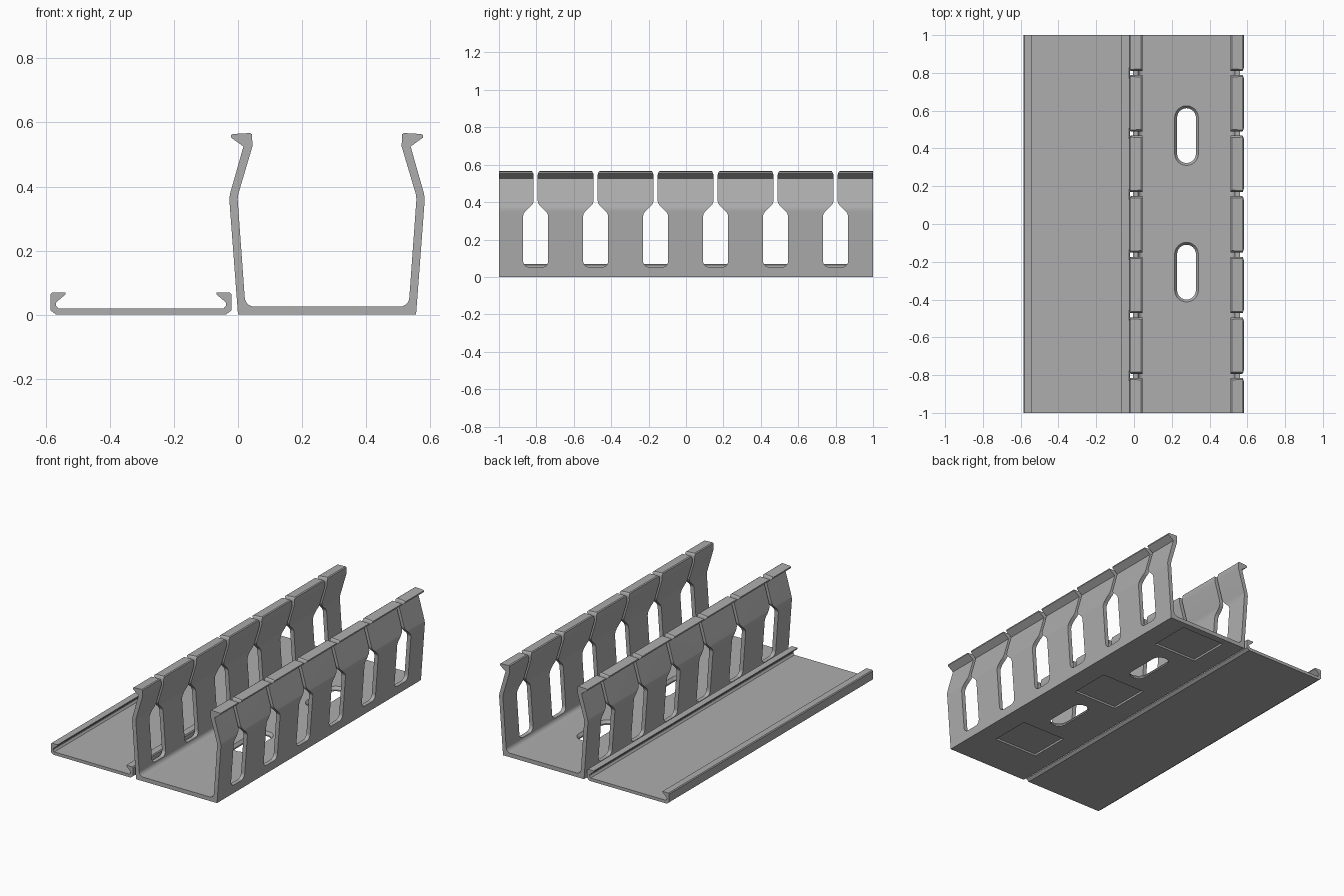
import bpy
import bmesh
from math import sin, cos, pi, radians

cube = bpy.data.objects.get("Cube")
if cube:
    bpy.data.objects.remove(cube, do_unlink=True)

grey = bpy.data.materials.new("plastic_grey")
grey.use_nodes = True
colour = (0.42, 0.42, 0.42, 1)
grey.diffuse_color = colour
grey.node_tree.nodes["Principled BSDF"].inputs["Base Color"].default_value = colour


def add_loft(bm, loops):
    """Skin closed loops of equal length and cap both ends."""
    rings = [[bm.verts.new(p) for p in loop] for loop in loops]
    for a, b in zip(rings, rings[1:]):
        for i in range(len(a)):
            j = (i + 1) % len(a)
            bm.faces.new((a[i], a[j], b[j], b[i]))
    bm.faces.new(rings[0][::-1])
    bm.faces.new(rings[-1])


def make_object(name, bm):
    bmesh.ops.recalc_face_normals(bm, faces=bm.faces)
    mesh = bpy.data.meshes.new(name)
    bm.to_mesh(mesh)
    bm.free()
    mesh.materials.append(grey)
    obj = bpy.data.objects.new(name, mesh)
    bpy.context.collection.objects.link(obj)
    return obj


def extrusion(name, half, centre):
    """Mirror a half profile about x = centre and run it along y."""
    outline = half + [(2 * centre - x, z) for x, z in reversed(half)]
    bm = bmesh.new()
    add_loft(bm, [[(x, y, z) for x, z in outline] for y in (-1, 1)])
    return make_object(name, bm)


def arc(cx, cy, r, start, end, steps=6):
    angles = [radians(start + (end - start) * i / steps) for i in range(steps + 1)]
    return [(cx + r * cos(a), cy + r * sin(a)) for a in angles]


def cut(target, bm):
    cutter = make_object("cutter", bm)
    cutter.hide_render = True
    mod = target.modifiers.new("cut", "BOOLEAN")
    mod.operation, mod.solver, mod.object = "DIFFERENCE", "EXACT", cutter
    bpy.context.view_layer.objects.active = target
    bpy.ops.object.modifier_apply(modifier=mod.name)
    bpy.data.objects.remove(cutter, do_unlink=True)


def finish(obj):
    bpy.ops.object.select_all(action="DESELECT")
    obj.select_set(True)
    bpy.context.view_layer.objects.active = obj
    bpy.ops.object.shade_smooth_by_angle(angle=radians(28))
    mod = obj.modifiers.new("even_shading", "WEIGHTED_NORMAL")
    mod.keep_sharp = True


# Channel: right-hand half from the base, up the outside, down the inside
MID = 0.278
channel_half = [(0.556, 0), (0.582, 0.345), (0.583, 0.36), (0.581, 0.377),
                (0.539, 0.525), (0.578, 0.553), (0.577, 0.561), (0.572, 0.564),
                (0.518, 0.567), (0.512, 0.563), (0.511, 0.525),
                (0.555, 0.377), (0.557, 0.36), (0.556, 0.345)]
channel_half += arc(0.505, 0.055, 0.03, -5, -90)
channel = extrusion("channel", channel_half, MID)

# Wire openings: rounded slot, shoulder and narrow neck, through both walls
slot_half = arc(0.035, 0.085, 0.032, -90, 0, 5)
slot_half += [(0.067, 0.325), (0.064, 0.337), (0.057, 0.348), (0.022, 0.382),
              (0.014, 0.393), (0.011, 0.407), (0.011, 0.545), (0.014, 0.558),
              (0.024, 0.57), (0.024, 0.6)]
slot = slot_half + [(-y, z) for y, z in reversed(slot_half)]
bm = bmesh.new()
for i in range(6):
    offset = -0.804 + 0.3207 * i
    add_loft(bm, [[(x, y + offset, z) for y, z in slot] for x in (-0.2, 0.8)])
cut(channel, bm)

# Countersunk mounting holes in the floor
bm = bmesh.new()
for centre in (0.468, -0.255):
    loops = []
    for z, r in ((-0.02, 0.05), (0.008, 0.05), (0.025, 0.063), (0.04, 0.063)):
        ring = arc(MID, centre + 0.095, r, 0, 180, 12)
        ring += arc(MID, centre - 0.095, r, 180, 360, 12)
        loops.append([(x, y, z) for x, y in ring])
    add_loft(bm, loops)
cut(channel, bm)

# Shallow rectangular recesses under the floor
bm = bmesh.new()
for centre in (-0.615, 0.107, 0.829):
    corners = [(sx * 0.15 + MID, sy * 0.128 + centre)
               for sx, sy in ((-1, -1), (1, -1), (1, 1), (-1, 1))]
    add_loft(bm, [[(x, y, z) for x, y in corners] for z in (-0.02, 0.012)])
cut(channel, bm)
finish(channel)

# Snap-on cover lying beside the channel
cover_half = [(-0.038, 0), (-0.021, 0.013), (-0.021, 0.064), (-0.026, 0.069),
              (-0.067, 0.069), (-0.067, 0.063), (-0.039, 0.039),
              (-0.037, 0.034), (-0.038, 0.028), (-0.045, 0.019)]
finish(extrusion("cover", cover_half, -0.303))
